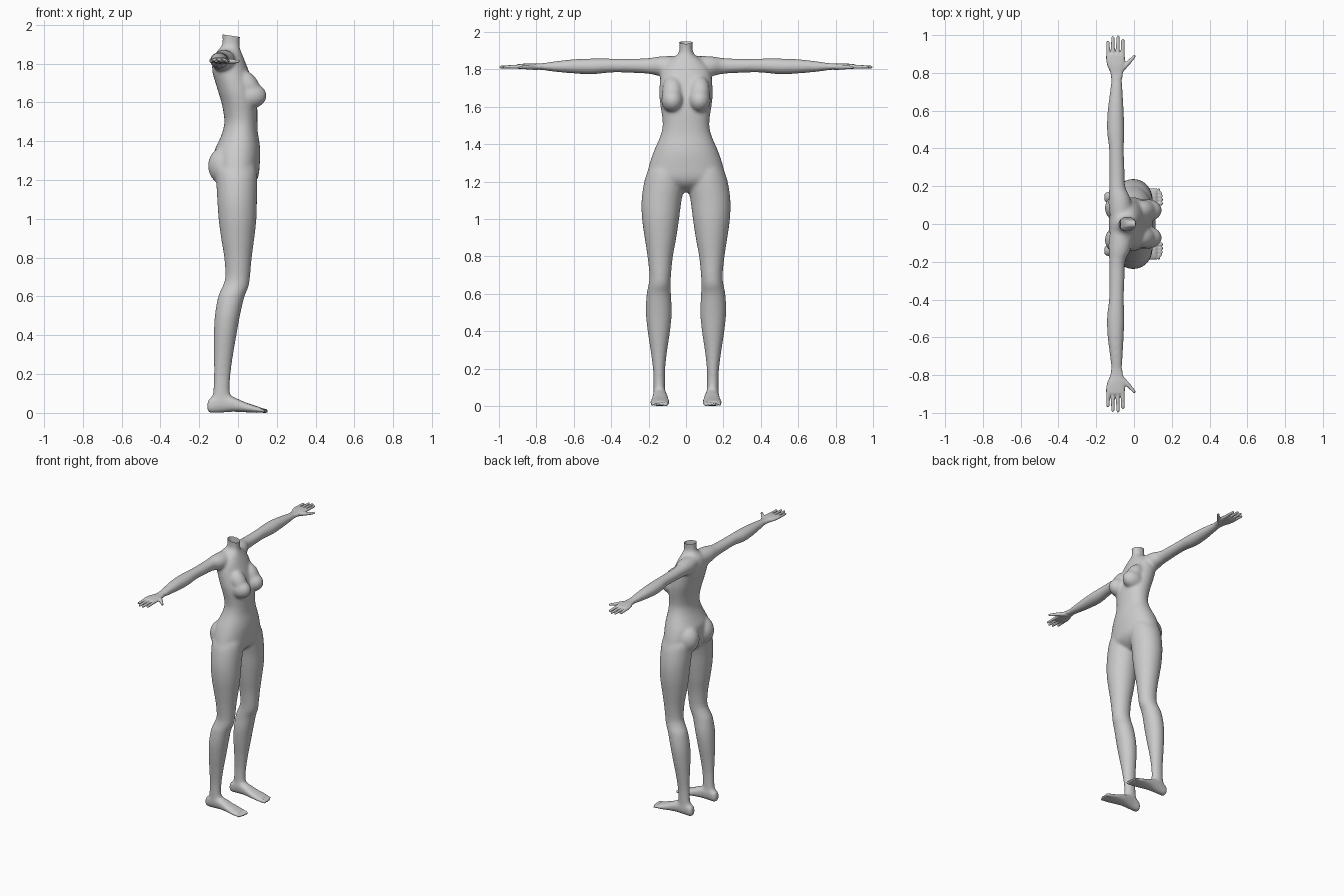
import bpy, bmesh, math
from mathutils import Vector, Matrix

if "Cube" in bpy.data.objects:
    bpy.data.objects.remove(bpy.data.objects["Cube"])

bm = bmesh.new()


def catmull(a, b, c, d, t):
    return 0.5 * (2 * b + (c - a) * t + (2 * a - 5 * b + 4 * c - d) * t * t
                  + (3 * b - a - 3 * c + d) * t ** 3)


def loft(axis, rows, side=1, n=2.0, seg=40, steps=4):
    """Rows are (position, a0, a1, b0, b1): the extents of a rounded section.
    Axis z: a = x, b = y.  Axis y: a = x, b = z.  Axis x: a = y, b = z."""
    fine = []
    for i in range(len(rows) - 1):
        q = [rows[max(i - 1, 0)], rows[i], rows[i + 1], rows[min(i + 2, len(rows) - 1)]]
        for k in range(steps):
            fine.append([catmull(*v, k / steps) for v in zip(*q)])
    fine.append(rows[-1])
    rings = []
    for p, a0, a1, b0, b1 in fine:
        ring = []
        for k in range(seg):
            t = 2 * math.pi * k / seg
            c, s = math.cos(t), math.sin(t)
            a = (a0 + a1) / 2 + (a1 - a0) / 2 * math.copysign(abs(c) ** (2 / n), c)
            b = (b0 + b1) / 2 + (b1 - b0) / 2 * math.copysign(abs(s) ** (2 / n), s)
            x, y, z = {'z': (a, b, p), 'y': (a, p, b), 'x': (p, a, b)}[axis]
            ring.append(bm.verts.new((x, y * side, z)))
        rings.append(ring)
    for r, q in zip(rings, rings[1:]):
        for k in range(seg):
            j = (k + 1) % seg
            bm.faces.new((r[k], r[j], q[j], q[k]))
    bm.faces.new(rings[0][::-1])
    bm.faces.new(rings[-1])


def ball(centre, radii, side=1, tilt=0):
    x, y, z = centre
    m = (Matrix.Translation((x, y * side, z)) @ Matrix.Rotation(tilt, 4, 'Y')
         @ Matrix.Diagonal((*radii, 1)))
    bmesh.ops.create_uvsphere(bm, u_segments=32, v_segments=20, radius=1, matrix=m)


def rod(p, q, r0, r1, side=1):
    """Round-ended finger, thumb or toe segment."""
    p, q = Vector(p), Vector(q)
    p.y *= side
    q.y *= side
    d = q - p
    m = Matrix.Translation((p + q) / 2) @ d.to_track_quat('Z', 'Y').to_matrix().to_4x4()
    bmesh.ops.create_cone(bm, cap_ends=True, segments=16, radius1=r0, radius2=r1,
                          depth=d.length, matrix=m)
    for c, r in ((p, r0), (q, r1)):
        bmesh.ops.create_uvsphere(bm, u_segments=16, v_segments=10, radius=r,
                                  matrix=Matrix.Translation(c))


# torso and neck: z, back, front, half width
torso = [(1.145, -.04, .03, .03), (1.18, -.09, .08, .13), (1.22, -.11, .105, .205),
         (1.28, -.125, .112, .2), (1.35, -.122, .115, .178), (1.4, -.1, .11, .157),
         (1.45, -.08, .102, .136), (1.5, -.07, .1, .125), (1.55, -.075, .1, .128),
         (1.6, -.085, .098, .136), (1.65, -.1, .09, .142), (1.7, -.115, .077, .142),
         (1.76, -.132, .057, .138), (1.81, -.132, .038, .125), (1.85, -.12, .022, .09),
         (1.875, -.1, .012, .055), (1.895, -.084, .008, .038), (1.92, -.08, .009, .036),
         (1.985, -.083, .018, .039)]
loft('z', [(z, a, b, -w, w) for z, a, b, w in torso], n=2.15)

leg = [(1.32, -.07, .07, .05, .165), (1.26, -.11, .095, .02, .203), (1.2, -.112, .1, .006, .224),
       (1.1, -.107, .098, .024, .238), (1.0, -.1, .095, .037, .235), (.9, -.087, .084, .052, .221),
       (.8, -.071, .071, .07, .206), (.7, -.066, .062, .08, .196), (.65, -.082, .054, .081, .201),
       (.6, -.103, .033, .08, .211), (.5, -.12, .01, .076, .215), (.4, -.125, -.008, .085, .205),
       (.3, -.125, -.025, .1, .19), (.2, -.125, -.038, .111, .177), (.12, -.128, -.042, .112, .174),
       (.04, -.14, -.03, .11, .174)]

foot = [(-.157, .128, .156, .022, .05), (-.143, .113, .168, .004, .08),
        (-.09, .108, .174, .004, .11), (-.03, .1, .178, .008, .088),
        (.03, .093, .184, .006, .06), (.08, .089, .19, .003, .042), (.118, .092, .188, .003, .03)]

arm = [(.03, -.125, -.02, 1.775, 1.872), (.1, -.135, -.012, 1.755, 1.874),
       (.15, -.134, -.024, 1.768, 1.871), (.2, -.132, -.046, 1.778, 1.863),
       (.3, -.132, -.05, 1.784, 1.86), (.4, -.133, -.053, 1.785, 1.861),
       (.5, -.144, -.05, 1.776, 1.861), (.6, -.14, -.054, 1.78, 1.857),
       (.7, -.128, -.059, 1.789, 1.846), (.78, -.12, -.064, 1.8, 1.834)]

palm = [(.76, -.12, -.064, 1.8, 1.835), (.8, -.125, -.058, 1.802, 1.833),
        (.84, -.142, -.048, 1.803, 1.834), (.88, -.149, -.047, 1.804, 1.832),
        (.9, -.146, -.05, 1.806, 1.83)]

for s in (1, -1):
    # breast and buttock
    ball((.068, .072, 1.637), (.08, .06, .066), s)
    ball((.052, .072, 1.69), (.055, .055, .085), s, -.55)
    ball((-.065, .085, 1.275), (.09, .08, .1), s)
    loft('z', leg, s)
    loft('x', foot, s, n=2.3)
    loft('y', arm, s)
    loft('y', palm, s, n=2.4)
    # toes, big one on the inside
    for y, tip, r in ((.105, .143, .013), (.126, .147, .0095), (.145, .146, .009),
                      (.162, .141, .0085), (.178, .133, .0085)):
        rod((.1, y, .018), (tip, y + .003, .012), r, r * .9, s)
    # fingers
    for x0, x1, tip in ((-.135, -.139, .962), (-.112, -.112, .988),
                        (-.087, -.085, .991), (-.062, -.058, .973)):
        rod((x0, .87, 1.818), (x1, tip, 1.815), .0118, .0085, s)
    # thumb
    rod((-.085, .8, 1.815), (-.035, .848, 1.814), .017, .0125, s)
    rod((-.035, .848, 1.814), (.002, .888, 1.813), .0125, .0085, s)

bmesh.ops.recalc_face_normals(bm, faces=bm.faces)
mesh = bpy.data.meshes.new("body_parts")
bm.to_mesh(mesh)
bm.free()

# fuse all parts into one skin
parts = bpy.data.objects.new("body_parts", mesh)
bpy.context.collection.objects.link(parts)
mod = parts.modifiers.new("fuse", 'REMESH')
mod.mode = 'VOXEL'
mod.voxel_size = .0052
bpy.context.view_layer.update()
dg = bpy.context.evaluated_depsgraph_get()
skin = bpy.data.meshes.new_from_object(parts.evaluated_get(dg))
bpy.data.objects.remove(parts)

# soften the joins, gently on hands and toes, then cut the open neck
bm = bmesh.new()
bm.from_mesh(skin)
broad = [v for v in bm.verts if abs(v.co.y) < .77 and v.co.z > .07]
for verts, count in ((broad, 22), (list(bm.verts), 2)):
    for i in range(count):
        bmesh.ops.smooth_vert(bm, verts=verts, factor=.5, use_axis_x=True,
                              use_axis_y=True, use_axis_z=True)
low = min(v.co.z for v in bm.verts)
bmesh.ops.translate(bm, verts=bm.verts, vec=(0, 0, -low))
bmesh.ops.bisect_plane(bm, geom=bm.verts[:] + bm.edges[:] + bm.faces[:],
                       plane_co=(-.03, 0, 1.943), plane_no=(.15, 0, 1), clear_outer=True)
for f in bm.faces:
    f.smooth = True
    f.material_index = 0
bm.to_mesh(skin)
bm.free()

grey = bpy.data.materials.new("plain grey")
grey.diffuse_color = (.6, .6, .6, 1)
grey.use_nodes = True
grey.node_tree.nodes["Principled BSDF"].inputs["Base Color"].default_value = grey.diffuse_color
skin.materials.clear()
skin.materials.append(grey)
body = bpy.data.objects.new("body", skin)
bpy.context.collection.objects.link(body)
